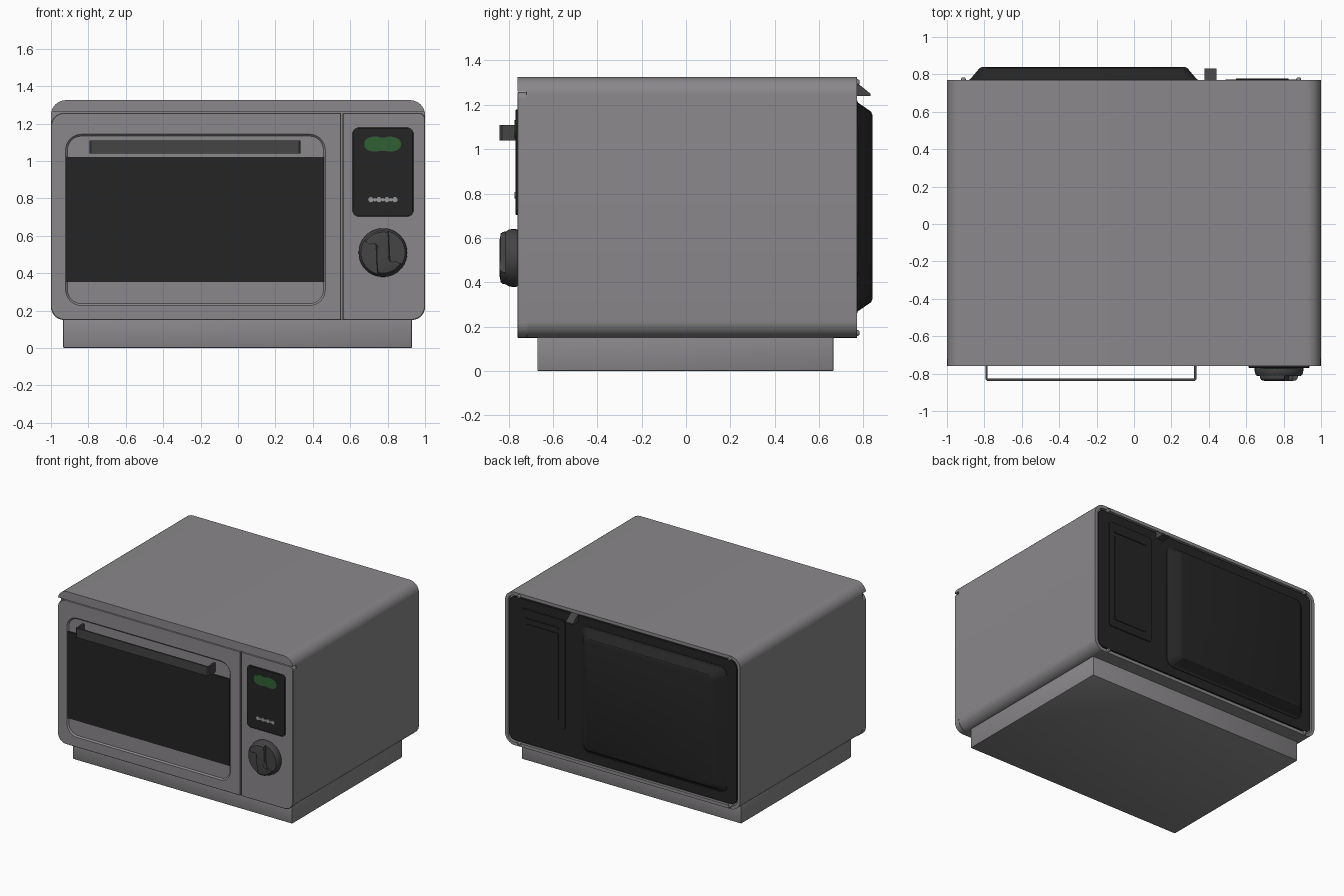
import bpy, bmesh, math

if "Cube" in bpy.data.objects:
    bpy.data.objects.remove(bpy.data.objects["Cube"])


def material(name, r, g, b):
    m = bpy.data.materials.new(name)
    m.diffuse_color = (r, g, b, 1)
    m.use_nodes = True
    m.node_tree.nodes["Principled BSDF"].inputs["Base Color"].default_value = m.diffuse_color
    return m


GREY = material("warm grey metal", 0.255, 0.245, 0.255)
BLACK = material("black", 0.018, 0.018, 0.018)
DARK = material("dark grey", 0.058, 0.058, 0.058)
GREEN = material("display green", 0.03, 0.115, 0.032)
LIGHT = material("light grey", 0.32, 0.32, 0.32)


def finish(name, bm, mat):
    bmesh.ops.recalc_face_normals(bm, faces=bm.faces)
    me = bpy.data.meshes.new(name)
    bm.to_mesh(me)
    bm.free()
    me.materials.append(mat)
    ob = bpy.data.objects.new(name, me)
    bpy.context.collection.objects.link(ob)
    bpy.ops.object.select_all(action='DESELECT')
    ob.select_set(True)
    bpy.context.view_layer.objects.active = ob
    bpy.ops.object.shade_smooth_by_angle(angle=math.radians(30))
    return ob


def rrect(x0, x1, z0, z1, r, seg=8):
    """Rounded rectangle; r = radii of top right, top left, bottom left, bottom right."""
    r = r if isinstance(r, tuple) else (r,) * 4
    corners = [(x1, z1, -1, -1), (x0, z1, 1, -1), (x0, z0, 1, 1), (x1, z0, -1, 1)]
    pts = []
    for k, (x, z, sx, sz) in enumerate(corners):
        for i in range(seg + 1):
            a = math.pi / 2 * (k + i / seg)
            pts.append((x + sx * r[k] + r[k] * math.cos(a), z + sz * r[k] + r[k] * math.sin(a)))
    return pts


def circle(x, z, r, n=40):
    return [(x + r * math.cos(2 * math.pi * i / n), z + r * math.sin(2 * math.pi * i / n)) for i in range(n)]


def loft(name, loops, mat, place=lambda u, v, d: (u, d, v)):
    """Bridge equal-length outlines set at given depths, then cap both ends."""
    bm = bmesh.new()
    rings = [[bm.verts.new(place(u, v, d)) for u, v in pts] for pts, d in loops]
    n = len(rings[0])
    for a, b in zip(rings, rings[1:]):
        for i in range(n):
            bm.faces.new((a[i], a[(i + 1) % n], b[(i + 1) % n], b[i]))
    bm.faces.new(rings[0])
    bm.faces.new(rings[-1])
    return finish(name, bm, mat)


def prism(name, pts, d0, d1, mat, **kw):
    return loft(name, [(pts, d0), (pts, d1)], mat, **kw)


def box(name, x0, x1, y0, y1, z0, z1, mat, bevel=0.0):
    bm = bmesh.new()
    bmesh.ops.create_cube(bm, size=1)
    for v in bm.verts:
        v.co = (x0 if v.co.x < 0 else x1, y0 if v.co.y < 0 else y1, z0 if v.co.z < 0 else z1)
    if bevel:
        bmesh.ops.bevel(bm, geom=bm.edges[:], offset=bevel, segments=2, profile=0.5, affect='EDGES')
    return finish(name, bm, mat)


# Plinth and outer shell, with a shallow rim at the back
box("plinth", -0.935, 0.93, -0.67, 0.665, 0, 0.17, GREY, 0.006)
outer = rrect(-1, 1, 0.15, 1.325, 0.08)
loft("shell", [(outer, -0.72), (outer, 0.77),
               (rrect(-0.975, 0.975, 0.175, 1.3, 0.055), 0.77),
               (rrect(-0.975, 0.975, 0.175, 1.3, 0.055), 0.75)], GREY)

# Top lip overhanging the front
lip = [p for p in rrect(-1, 1, 0.15, 1.325, 0.08) if p[1] > 1.26]
prism("top_lip", lip, -0.76, -0.72, GREY)

# Door with recessed field
door_r = (0.004, 0.07, 0.07, 0.004)
loft("door", [(rrect(-1, 0.551, 0.15, 1.257, door_r), -0.715),
              (rrect(-1, 0.551, 0.15, 1.257, door_r), -0.757),
              (rrect(-0.997, 0.548, 0.153, 1.254, door_r), -0.76),
              (rrect(-0.922, 0.467, 0.227, 1.143, 0.085), -0.76),
              (rrect(-0.912, 0.457, 0.237, 1.133, 0.075), -0.75)], GREY)
box("door_window", -0.918, 0.459, -0.757, -0.749, 0.352, 1.02, BLACK)

# Handle: a flat strap bent into a U
x0, x1, t = -0.795, 0.335, 0.013
strap = [(x0, -0.745), (x0, -0.83), (x0 + 0.01, -0.84), (x1 - 0.01, -0.84), (x1, -0.83), (x1, -0.745),
         (x1 - t, -0.745), (x1 - t, -0.84 + t), (x0 + t, -0.84 + t), (x0 + t, -0.745)]
prism("door_handle", strap, 1.04, 1.11, DARK, place=lambda u, v, d: (u, v, d))

# Control side
side_r = (0.03, 0.004, 0.004, 0.07)
loft("control_front", [(rrect(0.56, 1, 0.15, 1.257, side_r), -0.715),
                       (rrect(0.56, 1, 0.15, 1.257, side_r), -0.757),
                       (rrect(0.563, 0.997, 0.153, 1.254, side_r), -0.76)], GREY)
loft("control_panel", [(rrect(0.612, 0.938, 0.703, 1.178, 0.03), -0.755),
                       (rrect(0.612, 0.938, 0.703, 1.178, 0.03), -0.766),
                       (rrect(0.616, 0.934, 0.707, 1.174, 0.028), -0.769)], BLACK)

# Green display, pinched in the middle
blob = []
for i in range(48):
    a = 2 * math.pi * (i + 0.5) / 48
    u = math.copysign(abs(math.cos(a)) ** 0.75, math.cos(a)) * 0.098
    w = math.copysign(abs(math.sin(a)) ** 0.75, math.sin(a)) * 0.043
    blob.append((0.773 + u, 1.09 + w * (1 - 0.22 * math.exp(-(u / 0.025) ** 2))))
prism("display", blob, -0.768, -0.773, GREEN)

# Row of small buttons
for i in range(7):
    prism(f"button_{i + 1}", circle(0.71 + i * 0.0215, 0.793, 0.009 if i % 2 else 0.014, 16),
          -0.768, -0.774, LIGHT)

# Knob with S-shaped grip
kx, kz = 0.775, 0.51
loft("knob", [(circle(kx, kz, r), y) for r, y in
              [(0.124, -0.755), (0.13, -0.765), (0.13, -0.785), (0.127, -0.8), (0.118, -0.813)]], DARK)
half = [(-0.033, -0.06), (-0.034, 0), (-0.038, 0.04), (-0.052, 0.065), (-0.075, 0.072)]
half += [(0.118 * math.cos(math.radians(a)), 0.118 * math.sin(math.radians(a))) for a in range(148, 75, -9)]
grip = half + [(-u, -v) for u, v in half]


def grip_at(s):
    return [(kx + u * s, kz + v * s) for u, v in grip]


loft("knob_grip", [(grip_at(1.02), -0.8), (grip_at(1), -0.825), (grip_at(0.93), -0.835),
                   (grip_at(0.7), -0.84)], DARK)

# Back panel with the cavity bulge
prism("back_panel", rrect(-0.965, 0.965, 0.187, 1.288, 0.045), 0.74, 0.765, BLACK)
loft("back_bulge", [(rrect(-0.885, 0.345, 0.255, 1.225, 0.06), 0.76),
                    (rrect(-0.885, 0.345, 0.255, 1.225, 0.06), 0.769),
                    (rrect(-0.875, 0.335, 0.27, 1.21, 0.05), 0.775),
                    (rrect(-0.825, 0.285, 0.31, 1.17, 0.04), 0.834),
                    (rrect(-0.81, 0.27, 0.325, 1.155, 0.035), 0.84)], BLACK)

# Back service cover, slots, cable clip
prism("service_cover", rrect(0.49, 0.87, 0.38, 1.22, 0.02), 0.76, 0.772, BLACK)
prism("service_inset", rrect(0.545, 0.825, 0.44, 1.11, 0.01), 0.77, 0.777, BLACK)
box("service_rib", 0.545, 0.825, 0.77, 0.778, 1.14, 1.155, BLACK)
clip = [(0.76, 1.3), (0.785, 1.288), (0.832, 1.25), (0.832, 1.24), (0.76, 1.24)]
prism("cable_clip", clip, 0.378, 0.44, DARK, place=lambda u, v, d: (d, u, v))

# Corner screws on the back rim
for x in (-0.912, 0.88):
    for z in (0.172, 1.302):
        loft("rim_screw", [(circle(x, z, r, 16), y) for r, y in
                           [(0.014, 0.755), (0.014, 0.774), (0.009, 0.782)]], GREY)
